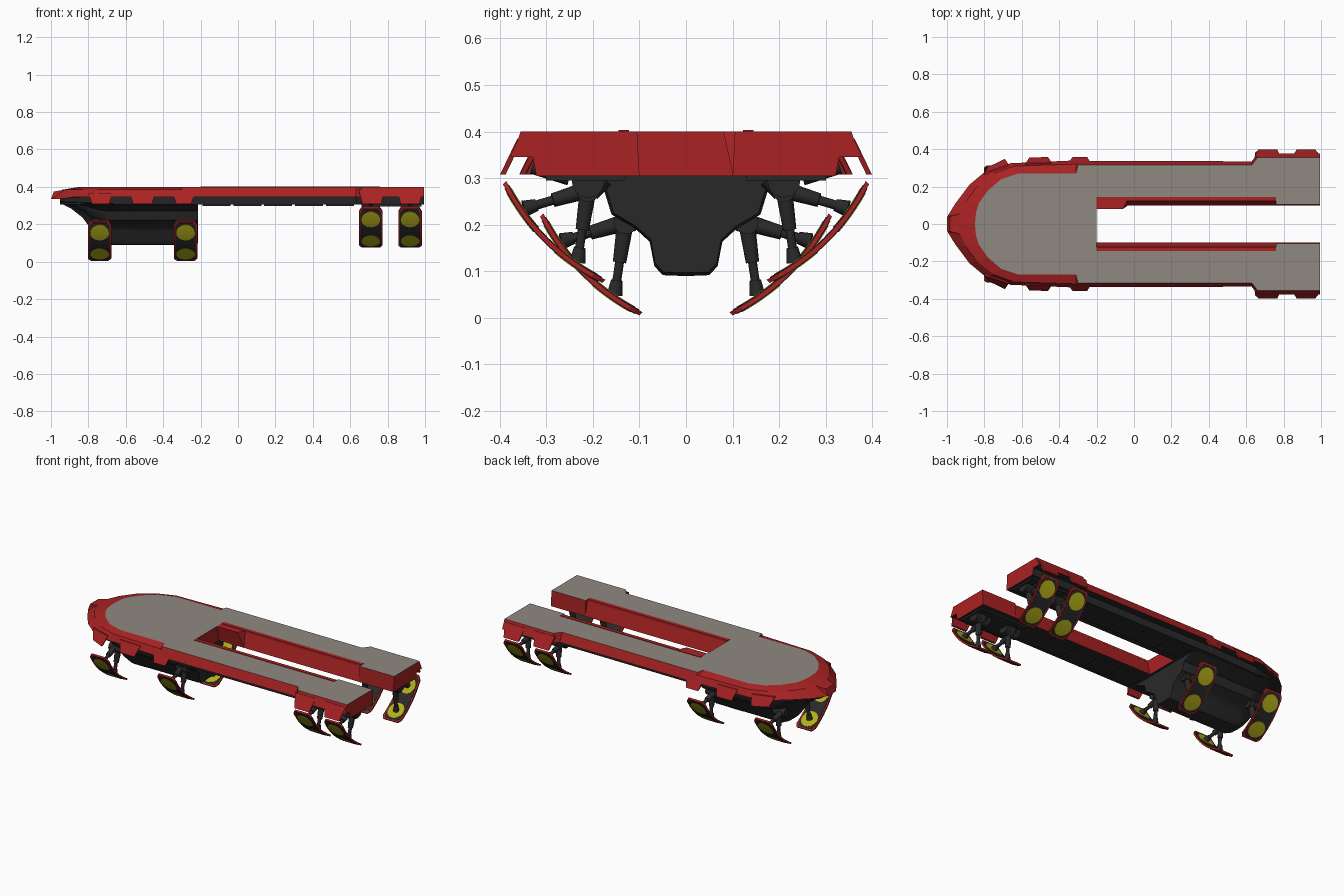
import bpy, bmesh, math
from mathutils import Vector

if "Cube" in bpy.data.objects:
    bpy.data.objects.remove(bpy.data.objects["Cube"])


def mat(name, c):
    m = bpy.data.materials.new(name)
    m.diffuse_color = (*c, 1)
    m.use_nodes = True
    m.node_tree.nodes["Principled BSDF"].inputs["Base Color"].default_value = m.diffuse_color
    return m


RED = mat("red paint", (0.40, 0.016, 0.017))
BLACK = mat("black metal", (0.022, 0.022, 0.022))
GREY = mat("grey deck", (0.28, 0.25, 0.22))
YELLOW = mat("yellow pad", (0.46, 0.43, 0.01))


def finish(name, bm, mats, smooth=False, mirror=True):
    bmesh.ops.recalc_face_normals(bm, faces=bm.faces)
    me = bpy.data.meshes.new(name)
    bm.to_mesh(me)
    bm.free()
    ob = bpy.data.objects.new(name, me)
    bpy.context.collection.objects.link(ob)
    for m in mats:
        me.materials.append(m)
    if smooth:
        bpy.context.view_layer.objects.active = ob
        ob.select_set(True)
        bpy.ops.object.shade_smooth_by_angle(angle=math.radians(40))
        ob.select_set(False)
    if mirror:
        md = ob.modifiers.new("mirror", 'MIRROR')
        md.use_axis = (False, True, False)
    return ob


def hexa(bm, pts):
    # solid from 4 bottom and 4 top corners
    v = [bm.verts.new(p) for p in pts]
    for f in ((0, 1, 2, 3), (4, 5, 6, 7), (0, 1, 5, 4), (1, 2, 6, 5), (2, 3, 7, 6), (3, 0, 4, 7)):
        bm.faces.new([v[i] for i in f])


def box(bm, x0, x1, y0, y1, z0, z1):
    hexa(bm, [(x, y, z) for z in (z0, z1) for x, y in ((x0, y0), (x1, y0), (x1, y1), (x0, y1))])


def rod(bm, a, b, r, r2=None, seg=10):
    a, b = Vector(a), Vector(b)
    d = b - a
    res = bmesh.ops.create_cone(bm, cap_ends=True, segments=seg, radius1=r, radius2=r2 or r, depth=d.length)
    q = Vector((0, 0, 1)).rotation_difference(d)
    for v in res['verts']:
        v.co = q @ v.co + (a + b) / 2


# Hull half: deck edge, rim and skirt points for each station
ST = [(-.85, 0, -.94, 0, -1, 0), (-.845, .06, -.93, .05, -.995, .045),
      (-.83, .11, -.90, .12, -.955, .11), (-.78, .18, -.84, .20, -.88, .21),
      (-.71, .24, -.75, .27, -.79, .285), (-.62, .27, -.64, .31, -.66, .325),
      (-.31, .27, -.31, .32, -.31, .34), (-.30, .315, -.30, .322, -.30, .338),
      (.63, .315, .63, .32, .63, .335), (.66, .355, .66, .36, .66, .378), (.995, .355, .995, .36, .995, .378)]
bm = bmesh.new()
rows = [[], [], [], [], []]
for xd, yd, xr, yr, xs, ys in ST:
    zs = .335 if xs < -.9 else .345
    xu = -.3 + (xs + .3) * .93 if xs < -.3 else xs
    for row, p in zip(rows, ((xd, yd, .40), (xr, yr, .385), (xs, ys, zs), (xu, ys * .87, .345), (xu, ys * .85, .305))):
        row.append(bm.verts.new(p))
for k in range(4):
    for i in range(len(ST) - 1):
        f = bm.faces.new((rows[k][i], rows[k][i + 1], rows[k + 1][i + 1], rows[k + 1][i]))
        f.material_index = 0 if k < 2 else 1
inner = [(.995, .105), (.76, .105), (.76, .125), (-.20, .125), (-.20, 0)]
top = [bm.verts.new((x, y, .40)) for x, y in inner]
low = [bm.verts.new((x, y and .10, .305)) for x, y in inner]
bm.faces.new(rows[0] + top).material_index = 2
bm.faces.new(rows[4] + [low[0], low[1], low[3], low[4]]).material_index = 1
for i in (0, 2, 3):
    bm.faces.new((top[i], top[i + 1], low[i + 1], low[i]))
bm.faces.new((top[1], top[2], low[1]))
bm.faces.new([r[-1] for r in rows] + [low[0], top[0]])
finish("hull_deck", bm, [RED, BLACK, GREY])

# Red lip along the slot and the single thicker block
bm = bmesh.new()
box(bm, -.20, .76, .122, .145, .39, .403)
finish("slot_lip", bm, [RED])
bm = bmesh.new()
hexa(bm, [(-.20, .10, .31), (-.03, .10, .31), (-.03, .125, .31), (-.20, .125, .31),
          (-.20, .08, .40), (-.06, .08, .40), (-.03, .14, .40), (-.20, .14, .40)])
finish("slot_block", bm, [RED], mirror=False)

# Skirt flaps hanging over each leg
bm = bmesh.new()
for x0, x1, ya, yb, zt, out in ((-.80, -.67, .275, .318, .365, .030), (-.58, -.44, .325, .328, .37, .030),
                                (-.35, -.23, .325, .325, .37, .032), (.645, .785, .362, .362, .385, .037),
                                (.85, .99, .362, .362, .385, .037)):
    c = .02
    zb = .308
    hexa(bm, [(x0 + c, ya + out - .012, zb), (x1 - c, yb + out - .012, zb),
              (x1 - c, yb + out, zb), (x0 + c, ya + out, zb),
              (x0, ya - .012, zt), (x1, yb - .012, zt), (x1, yb, zt), (x0, ya, zt)])
finish("skirt_flaps", bm, [RED])

# Wedge on the nose
bm = bmesh.new()
hexa(bm, [(-1, 0, .335), (-.85, 0, .335), (-.85, .08, .335), (-1, .04, .335),
          (-.985, 0, .375), (-.85, 0, .398), (-.85, .075, .398), (-.985, .04, .375)])
finish("nose_wedge", bm, [RED])

# Keel body lofted along x
PROF = [(0, .09), (.05, .092), (.068, .112), (.078, .165), (.11, .195), (.16, .225), (.175, .275), (.27, .315)]
bm = bmesh.new()
rings = []
for x, f, ys in ((-.95, .03, .25), (-.89, .16, .5), (-.83, .36, .75), (-.79, .6, .9), (-.74, .88, 1),
                 (-.69, .98, 1), (-.24, .98, 1), (-.215, .95, .97)):
    rings.append([bm.verts.new((x, y * ys, .32 - (.325 - z) * f)) for y, z in PROF])
    rings[-1].append(bm.verts.new((x, 0, .325)))
for a, b in zip(rings, rings[1:]):
    for i in range(len(PROF)):
        bm.faces.new((a[i], a[i + 1], b[i + 1], b[i]))
bm.faces.new(rings[0])
bm.faces.new(rings[-1])
finish("keel_body", bm, [BLACK], smooth=True)

# Panels under the arms
bm = bmesh.new()
for i in range(5):
    x = -.19 + i * .165
    box(bm, x, x + .15, .14, .26, .298, .31)
box(bm, .66, .98, .13, .30, .295, .31)
finish("underside_panels", bm, [BLACK])

P0, P1, OUT = Vector((0, .313, .217)), Vector((0, .10, .005)), Vector((0, .705, -.709))
LEN = (P1 - P0).length


def arc(t, off):
    return P0.lerp(P1, t) + OUT * (.1 * t * (1 - t) + off)


def patch(name, shift, width, t0, t1, inner, outer, m, n=16):
    # curved plate whose half width follows the given rule
    bm = bmesh.new()
    prev = None
    for i in range(n + 1):
        t = t0 + (t1 - t0) * (1 - math.cos(math.pi * i / n)) / 2
        w = max(width(t), .002)
        r = [bm.verts.new(arc(t, o) + shift + Vector((s * w, 0, 0)))
             for s, o in ((-1, inner), (1, inner), (1, outer), (-1, outer))]
        if prev:
            for k in range(4):
                bm.faces.new((prev[k], prev[(k + 1) % 4], r[(k + 1) % 4], r[k]))
        else:
            bm.faces.new(r)
        prev = r
    bm.faces.new(prev)
    finish(name, bm, [m])


def rounded(half, t0, t1, c=.02):
    def w(t):
        d = min(t - t0, t1 - t) * LEN
        return half - max(0, c - d) * .8
    return w


# Legs: curved feet with yellow discs, and pistons
for n, (x, dy, dz) in enumerate(((-.74, 0, 0), (-.28, 0, 0), (.71, .08, .07), (.92, .08, .07))):
    sh = Vector((x, dy, dz))
    tag = "leg_%d_" % (n + 1)
    patch(tag + "foot_frame", sh, rounded(.063, 0, 1), 0, 1, -.010, 0, RED)
    patch(tag + "foot_plate", sh, rounded(.054, .03, .97), .03, .97, -.012, .0015, BLACK)
    for side, c in (("upper", .23), ("lower", .77)):
        r = .05
        patch(tag + side + "_disc", sh, lambda t: math.sqrt(max(0, r * r - ((t - c) * LEN) ** 2)),
              c - r / LEN, c + r / LEN, -.0135, .003, YELLOW)
    bm = bmesh.new()
    hip = Vector((0, .13, .205)) + sh
    rod(bm, hip - Vector((.04, 0, 0)), hip + Vector((.04, 0, 0)), .026, seg=14)
    root = Vector((0, .10, .235)) + sh
    rod(bm, root, hip, .028)
    for dx, t in ((-.012, .23), (.012, .77)):
        a = hip + Vector((dx, 0, 0))
        b = arc(t, -.012) + sh
        m = a.lerp(b, .55)
        rod(bm, a, m, .019, .015)
        rod(bm, m, b, .010)
        rod(bm, b.lerp(a, .2), b, .013, .018)
    if dy:
        rod(bm, (x - .05, .21, .293), (x + .05, .21, .293), .035, seg=18)
        rod(bm, (x, .25, .30), (x, .33, .325), .016)
    finish(tag + "pistons", bm, [BLACK], smooth=True)
